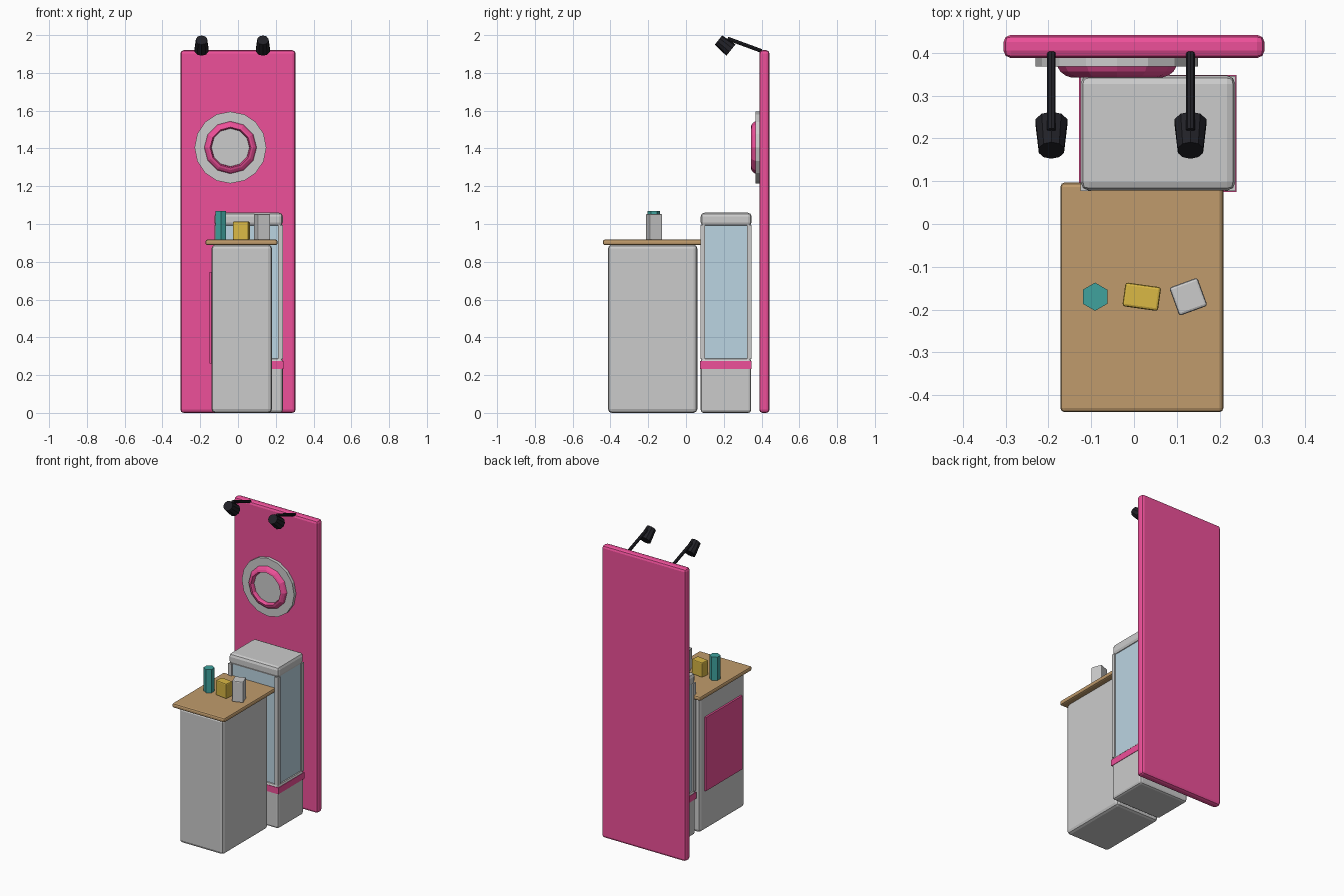
import bpy, bmesh, math
from mathutils import Vector

if "Cube" in bpy.data.objects:
    bpy.data.objects.remove(bpy.data.objects["Cube"])


def mat(name, rgb):
    m = bpy.data.materials.new(name)
    m.diffuse_color = (*rgb, 1)
    m.use_nodes = True
    m.node_tree.nodes["Principled BSDF"].inputs["Base Color"].default_value = m.diffuse_color
    return m


PINK = mat("pink", (0.85, 0.08, 0.32))
WOOD = mat("wood", (0.53, 0.33, 0.15))
GLASS = mat("pale_blue", (0.50, 0.66, 0.76))
BLACK = mat("black", (0.015, 0.015, 0.02))
TEAL = mat("teal", (0.05, 0.36, 0.34))
YELLOW = mat("yellow", (0.70, 0.48, 0.06))


def finish(name, bm, material=None, bevel=0, segments=2):
    bmesh.ops.recalc_face_normals(bm, faces=bm.faces)
    me = bpy.data.meshes.new(name)
    bm.to_mesh(me)
    bm.free()
    ob = bpy.data.objects.new(name, me)
    bpy.context.collection.objects.link(ob)
    if material:
        me.materials.append(material)
    if bevel:
        b = ob.modifiers.new("bevel", "BEVEL")
        b.width, b.segments = bevel, segments
    return ob


def box(name, x, y, z, material=None, bevel=0, turn=0):
    """Box from (min, max) pairs, turned about its own vertical axis."""
    bm = bmesh.new()
    bmesh.ops.create_cube(bm, size=1)
    bmesh.ops.scale(bm, vec=(x[1] - x[0], y[1] - y[0], z[1] - z[0]), verts=bm.verts)
    ob = finish(name, bm, material, bevel)
    ob.location = (sum(x) / 2, sum(y) / 2, sum(z) / 2)
    ob.rotation_euler.z = math.radians(turn)
    return ob


def rod(name, a, b, r1, r2, sides, material=None, bevel=0):
    """Cylinder or cone from point a to point b."""
    a, b = Vector(a), Vector(b)
    bm = bmesh.new()
    bmesh.ops.create_cone(bm, cap_ends=True, segments=sides, radius1=r1,
                          radius2=r2, depth=(b - a).length)
    ob = finish(name, bm, material, bevel, 1)
    ob.location = (a + b) / 2
    ob.rotation_euler = (b - a).to_track_quat("Z", "Y").to_euler()
    return ob


# Back wall
box("back_panel", (-0.305, 0.305), (0.388, 0.442), (0, 1.92), PINK, 0.017)

# Round wall emblem: grey disc with a raised pink ring
cx, cz = -0.04, 1.405
rod("wall_disc", (cx, 0.395, cz), (cx, 0.368, cz), 0.19, 0.19, 16)
profile = [(0.100, 0.372), (0.103, 0.352), (0.108, 0.343), (0.120, 0.347),
           (0.132, 0.356), (0.140, 0.370)]
bm = bmesh.new()
sides = 12
rings = []
for i in range(sides):
    t = 2 * math.pi * i / sides
    rings.append([bm.verts.new((cx + r * math.cos(t), y, cz + r * math.sin(t)))
                  for r, y in profile])
for i in range(sides):
    p, q = rings[i], rings[(i + 1) % sides]
    for k in range(len(profile)):
        n = (k + 1) % len(profile)
        bm.faces.new((p[k], p[n], q[n], q[k]))
finish("wall_ring", bm, PINK)

# Counter with wooden top and side panel
box("counter_body", (-0.14, 0.18), (-0.413, 0.06), (0, 0.89), None, 0.02)
box("counter_top", (-0.172, 0.209), (-0.44, 0.097), (0.888, 0.917), WOOD, 0.01)
box("counter_side_panel", (-0.152, -0.135), (-0.37, 0.01), (0.262, 0.745), PINK)

# Display cabinet
box("cabinet_base", (-0.125, 0.237), (0.078, 0.345), (0, 0.29), None, 0.015)
box("cabinet_band", (-0.128, 0.24), (0.075, 0.348), (0.232, 0.274), PINK)
box("cabinet_glass", (-0.115, 0.227), (0.088, 0.335), (0.285, 0.995), GLASS)
for i, px in enumerate((-0.125, 0.213)):
    for j, py in enumerate((0.077, 0.322)):
        box(f"cabinet_post_{i}_{j}", (px, px + 0.024), (py, py + 0.024), (0.285, 0.995))
box("cabinet_lid", (-0.125, 0.237), (0.078, 0.347), (0.988, 1.06), None, 0.02)

# Goods on the counter
rod("hexagonal_bottle", (-0.091, -0.17, 0.915), (-0.091, -0.17, 1.07),
    0.033, 0.033, 6, TEAL)
box("yellow_box", (-0.024, 0.06), (-0.198, -0.142), (0.915, 1.013), YELLOW, 0.006, -8)
box("grey_box", (0.092, 0.162), (-0.205, -0.135), (0.915, 1.053), None, 0.006, 20)

# Spotlights on arms, aimed back at the wall
for i, x in enumerate((-0.193, 0.132)):
    rod(f"lamp_arm_{i}", (x, 0.40, 1.916), (x, 0.22, 1.982), 0.01, 0.01, 8, BLACK)
    rod(f"lamp_head_{i}", (x, 0.172, 1.974), (x, 0.238, 1.921), 0.031, 0.039, 10, BLACK)
